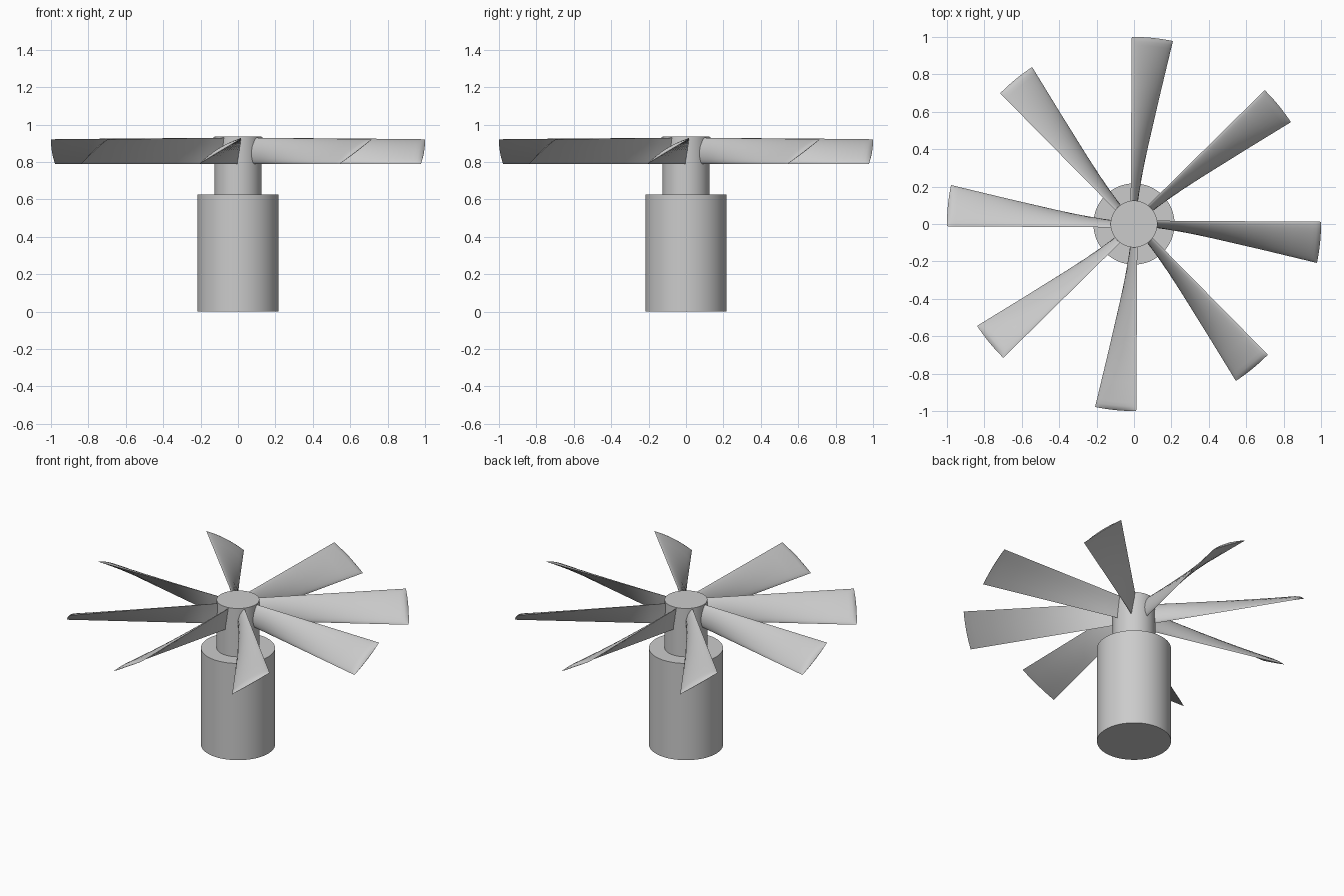
import bpy, bmesh, math

cube = bpy.data.objects.get("Cube")
if cube:
    bpy.data.objects.remove(cube)

# Single grey finish
grey = bpy.data.materials.new("plain grey")
grey.use_nodes = True
grey.diffuse_color = (0.6, 0.6, 0.6, 1)
grey.node_tree.nodes["Principled BSDF"].inputs["Base Color"].default_value = (0.6, 0.6, 0.6, 1)


def smooth(obj, angle):
    bpy.ops.object.select_all(action="DESELECT")
    obj.select_set(True)
    bpy.context.view_layer.objects.active = obj
    bpy.ops.object.shade_smooth_by_angle(angle=math.radians(angle))


def cylinder(name, radius, bottom, top):
    bpy.ops.mesh.primitive_cylinder_add(vertices=64, radius=radius, depth=top - bottom,
                                        location=(0, 0, (bottom + top) / 2))
    obj = bpy.context.object
    obj.name = name
    obj.data.materials.append(grey)
    smooth(obj, 40)


def mix(a, b, t):
    return a + (b - a) * t


def blade_mesh():
    """Twisted blade along -y: flat underside, cushioned upper side, arc tip."""
    bm = bmesh.new()
    steps = 12
    root, tip = 0.1, 1.0
    stations = [mix(root, 0.955, i / 8) for i in range(9)] + [0.975, 0.99, tip]
    rings = []
    for r in stations:
        f = (r - root) / (tip - root)
        low_x, high_x = mix(0.002, -0.208, f), mix(0.018, 0.012, f)
        low_z, high_z = 0.79, mix(0.93, 0.921, f)
        dx, dz = high_x - low_x, high_z - low_z
        length = math.hypot(dx, dz)
        # Upper side rounds down towards the tip
        fade = math.sqrt(max(0, 1 - (max(0, r - 0.955) / 0.045) ** 2))
        height = mix(0.028, 0.02, f) * mix(0.1, 1, fade)

        def point(t, h):
            x = low_x + dx * t - dz / length * h
            z = low_z + dz * t + dx / length * h
            return bm.verts.new((x, -math.sqrt(r * r - x * x), z))

        ring = []
        for i in range(steps + 1):
            t = (1 - math.cos(math.pi * i / steps)) / 2
            ring.append(point(t, height * math.sin(math.pi * t) ** 0.6 if 0 < i < steps else 0))
        ring += [point(1 - i / 4, 0) for i in range(1, 4)]
        rings.append(ring)
    n = len(rings[0])
    for a, b in zip(rings, rings[1:]):
        for i in range(n):
            j = (i + 1) % n
            bm.faces.new((a[i], a[j], b[j], b[i]))
    bm.faces.new(rings[0])
    bm.faces.new(rings[-1])
    bmesh.ops.recalc_face_normals(bm, faces=bm.faces)
    mesh = bpy.data.meshes.new("blade")
    bm.to_mesh(mesh)
    bm.free()
    mesh.materials.append(grey)
    return mesh


# Motor body and hub
cylinder("motor_body", 0.217, 0, 0.625)
cylinder("hub", 0.125, 0.625, 0.937)

# Eight blades around the hub
mesh = blade_mesh()
for k in range(8):
    blade = bpy.data.objects.new(f"blade_{k + 1}", mesh)
    blade.rotation_euler.z = k * math.pi / 4
    bpy.context.collection.objects.link(blade)
    if k == 0:
        smooth(blade, 40)
